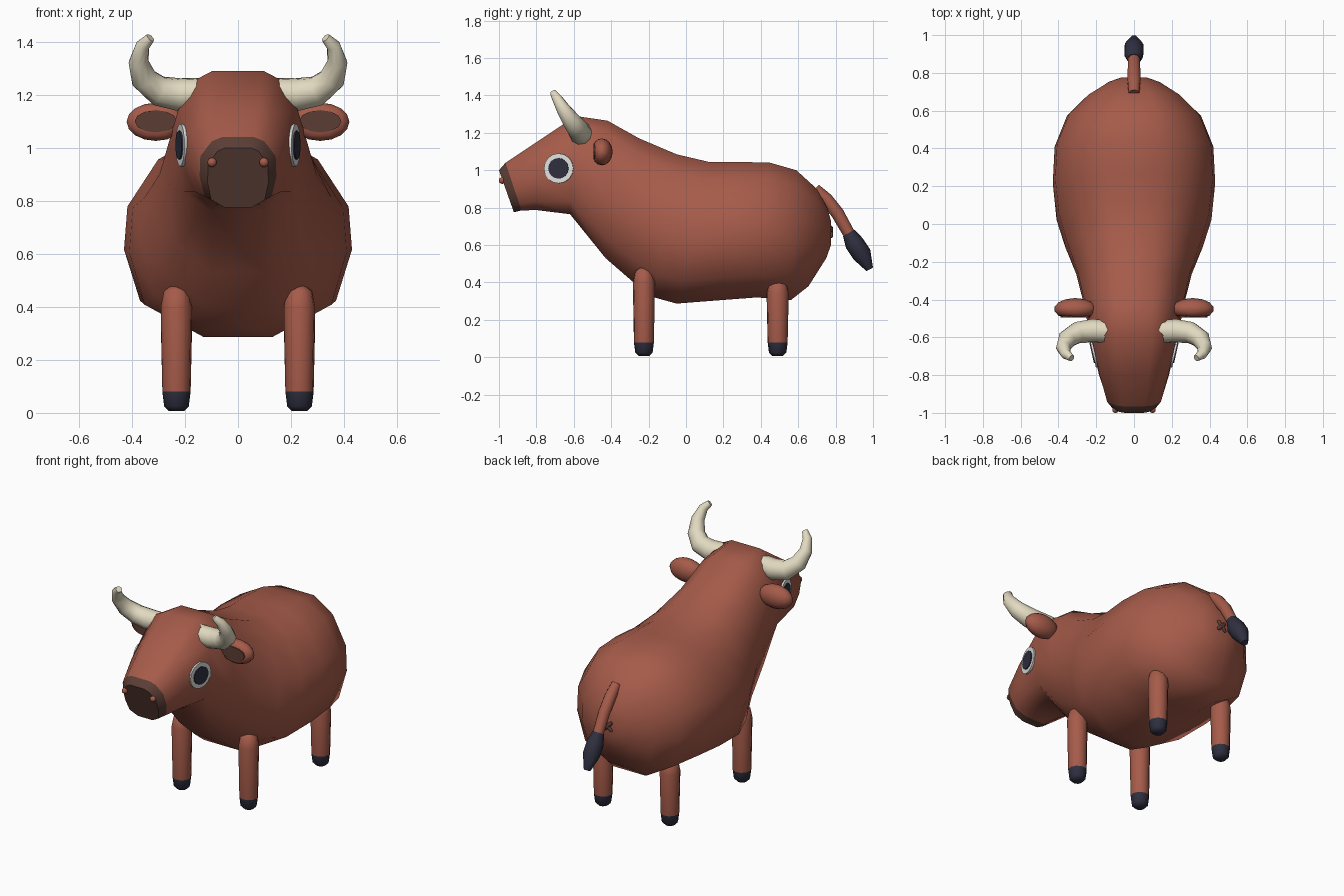
import bpy, bmesh, math
from mathutils import Vector, Matrix

if "Cube" in bpy.data.objects:
    bpy.data.objects.remove(bpy.data.objects["Cube"])


def material(name, rgb):
    m = bpy.data.materials.new(name)
    m.diffuse_color = (*rgb, 1)
    m.use_nodes = True
    m.node_tree.nodes["Principled BSDF"].inputs["Base Color"].default_value = m.diffuse_color
    return m


HIDE = material("hide_brown", (0.38, 0.105, 0.068))
DARK = material("dark_brown", (0.105, 0.048, 0.036))
NAVY = material("hoof_navy", (0.028, 0.028, 0.05))
HORN = material("horn_cream", (0.76, 0.70, 0.53))
WHITE = material("eye_white", (0.75, 0.75, 0.73))


def finish(name, bm, mats, angle=45):
    bmesh.ops.recalc_face_normals(bm, faces=bm.faces)
    me = bpy.data.meshes.new(name)
    bm.to_mesh(me)
    bm.free()
    for m in mats:
        me.materials.append(m)
    ob = bpy.data.objects.new(name, me)
    bpy.context.collection.objects.link(ob)
    bpy.ops.object.select_all(action='DESELECT')
    ob.select_set(True)
    bpy.context.view_layer.objects.active = ob
    bpy.ops.object.shade_smooth_by_angle(angle=math.radians(angle))
    return ob


def loft(name, rings, mats, rule=None, angle=45):
    """Skin closed rings; rule(ring index) gives the material slot."""
    bm = bmesh.new()
    rows = [[bm.verts.new(p) for p in r] for r in rings]
    n = len(rows[0])
    for i in range(len(rows) - 1):
        for k in range(n):
            j = (k + 1) % n
            f = bm.faces.new((rows[i][k], rows[i][j], rows[i + 1][j], rows[i + 1][k]))
            f.material_index = rule(i) if rule else 0
    bm.faces.new(rows[0]).material_index = rule(0) if rule else 0
    bm.faces.new(rows[-1]).material_index = rule(len(rows) - 2) if rule else 0
    return finish(name, bm, mats, angle)


def tube(name, path, mats, rule=None, sides=10, angle=50):
    """Round tube along (x, y, z, radius) points."""
    pts = [Vector(p[:3]) for p in path]
    rings, prev, side = [], None, None
    for i, p in enumerate(pts):
        t = (pts[min(i + 1, len(pts) - 1)] - pts[max(i - 1, 0)]).normalized()
        side = t.orthogonal().normalized() if prev is None else prev.rotation_difference(t) @ side
        up, prev = t.cross(side), t
        rings.append([p + path[i][3] * (side * math.cos(a) + up * math.sin(a))
                      for a in (math.tau * k / sides for k in range(sides))])
    return loft(name, rings, mats, rule, angle)


def disc(name, centre, normal, rx, rz, depth, mat, sides=16):
    """Thin plate facing along normal."""
    z = Vector(normal).normalized()
    rot = z.to_track_quat('Z', 'Y').to_matrix().to_4x4()
    bm = bmesh.new()
    bmesh.ops.create_cone(bm, cap_ends=True, segments=sides, radius1=1, radius2=1, depth=depth,
                          matrix=Matrix.Translation(centre) @ rot @ Matrix.Diagonal((rx, rz, 1, 1)))
    return finish(name, bm, [mat], 30)


def ball(name, centre, scale, mat, seg=12, front=None):
    bm = bmesh.new()
    bmesh.ops.create_uvsphere(bm, u_segments=seg, v_segments=8, radius=1,
                              matrix=Matrix.Translation(centre) @ Matrix.Diagonal((*scale, 1)))
    if front is not None:
        for v in bm.verts:
            v.co.y = max(v.co.y, front)
    return finish(name, bm, [mat], 50)


# Body, neck and head: tilted sections (top y, top z, bottom y, bottom z, half width, head blend)
SECTIONS = [
    (-1.0, 1.0, -0.92, 0.775, 0.115, 1), (-0.965, 1.04, -0.88, 0.785, 0.145, 1),
    (-0.8, 1.15, -0.8, 0.787, 0.185, 1), (-0.59, 1.29, -0.62, 0.765, 0.23, 1),
    (-0.42, 1.265, -0.43, 0.53, 0.265, 0.5), (-0.25, 1.17, -0.28, 0.40, 0.305, 0.1),
    (-0.05, 1.085, -0.17, 0.32, 0.365, 0), (0.12, 1.045, -0.05, 0.287, 0.41, 0),
    (0.27, 1.045, 0.18, 0.305, 0.43, 0), (0.45, 1.04, 0.38, 0.32, 0.42, 0),
    (0.59, 1.0, 0.56, 0.305, 0.355, 0), (0.70, 0.9, 0.655, 0.38, 0.25, 0),
    (0.755, 0.80, 0.75, 0.53, 0.135, 0), (0.775, 0.73, 0.775, 0.6, 0.07, 0)]
TRUNK = [(0.33, 1), (0.7, 0.88), (0.97, 0.64), (1, 0.42), (0.86, 0.16), (0.32, 0)]
HEAD = [(0.42, 1), (0.68, 0.94), (0.98, 0.72), (1, 0.42), (0.88, 0.13), (0.45, 0)]


def section(yt, zt, yb, zb, w, blend):
    half = [(w * (a[0] + (b[0] - a[0]) * blend), a[1] + (b[1] - a[1]) * blend)
            for a, b in zip(TRUNK, HEAD)]
    loop = half + [(-x, f) for x, f in reversed(half)]
    return [(x, yb + (yt - yb) * f, zb + (zt - zb) * f) for x, f in loop]


loft("body_and_head", [section(*s) for s in SECTIONS], [HIDE, DARK],
     lambda i: 1 if i == 0 else 0, 50)

for s, label in ((-1, "left"), (1, "right")):
    # Horn
    tube(label + "_horn", [(s * x, y, z, r) for x, y, z, r in (
        (0.13, -0.57, 1.205, 0.06), (0.22, -0.565, 1.2, 0.063), (0.30, -0.575, 1.215, 0.058),
        (0.355, -0.61, 1.26, 0.05), (0.375, -0.655, 1.325, 0.038),
        (0.36, -0.69, 1.385, 0.027), (0.33, -0.71, 1.415, 0.018))], [HORN])
    # Ear with dark inner plate
    ball(label + "_ear", (s * 0.31, -0.45, 1.098), (0.113, 0.058, 0.072), HIDE, 14, -0.49)
    disc(label + "_inner_ear", (s * 0.31, -0.49, 1.1), (0, -1, 0), 0.08, 0.042, 0.008, DARK, 12)
    # Eye
    n = Vector((s, -0.22, 0)).normalized()
    c = Vector((s * 0.211, -0.68, 1.01))
    disc(label + "_eye_white", c, n, 0.08, 0.08, 0.016, WHITE)
    disc(label + "_pupil", c + n * 0.009, n, 0.055, 0.055, 0.009, NAVY)
    # Nostril
    ball(label + "_nostril", (s * 0.098, -0.983, 0.945), (0.018, 0.018, 0.018), HIDE, 10)
    # Legs with dark hooves
    for y, top, part in ((-0.225, 0.48, "front_leg"), (0.49, 0.42, "back_leg")):
        tube(f"{label}_{part}", [(s * 0.232, y, z, r) for z, r in (
            (0.008, 0.03), (0.025, 0.047), (0.08, 0.054), (top - 0.08, 0.06),
            (top - 0.02, 0.048), (top, 0.02))], [HIDE, NAVY], lambda i: 1 if i < 2 else 0)

# Tail with dark tuft
tube("tail", [(0, y, z, r) for y, z, r in (
    (0.69, 0.90, 0.03), (0.75, 0.845, 0.035), (0.81, 0.77, 0.035), (0.875, 0.655, 0.032))], [HIDE])
tube("tail_tuft", [(0, y, z, r) for y, z, r in (
    (0.87, 0.665, 0.035), (0.90, 0.61, 0.052), (0.94, 0.55, 0.052), (0.982, 0.47, 0.02))], [NAVY])

# Small crossed mark under the tail
for a in (-45, 45):
    d = Vector((math.cos(math.radians(a)), 0, math.sin(math.radians(a)))) * 0.042
    m = Vector((0, 0.775, 0.67))
    tube(f"rear_crease_{'a' if a < 0 else 'b'}",
         [(*(m + d * t), r) for t, r in ((-1, 0.006), (-0.7, 0.012), (0.7, 0.012), (1, 0.006))],
         [DARK], None, 8)
